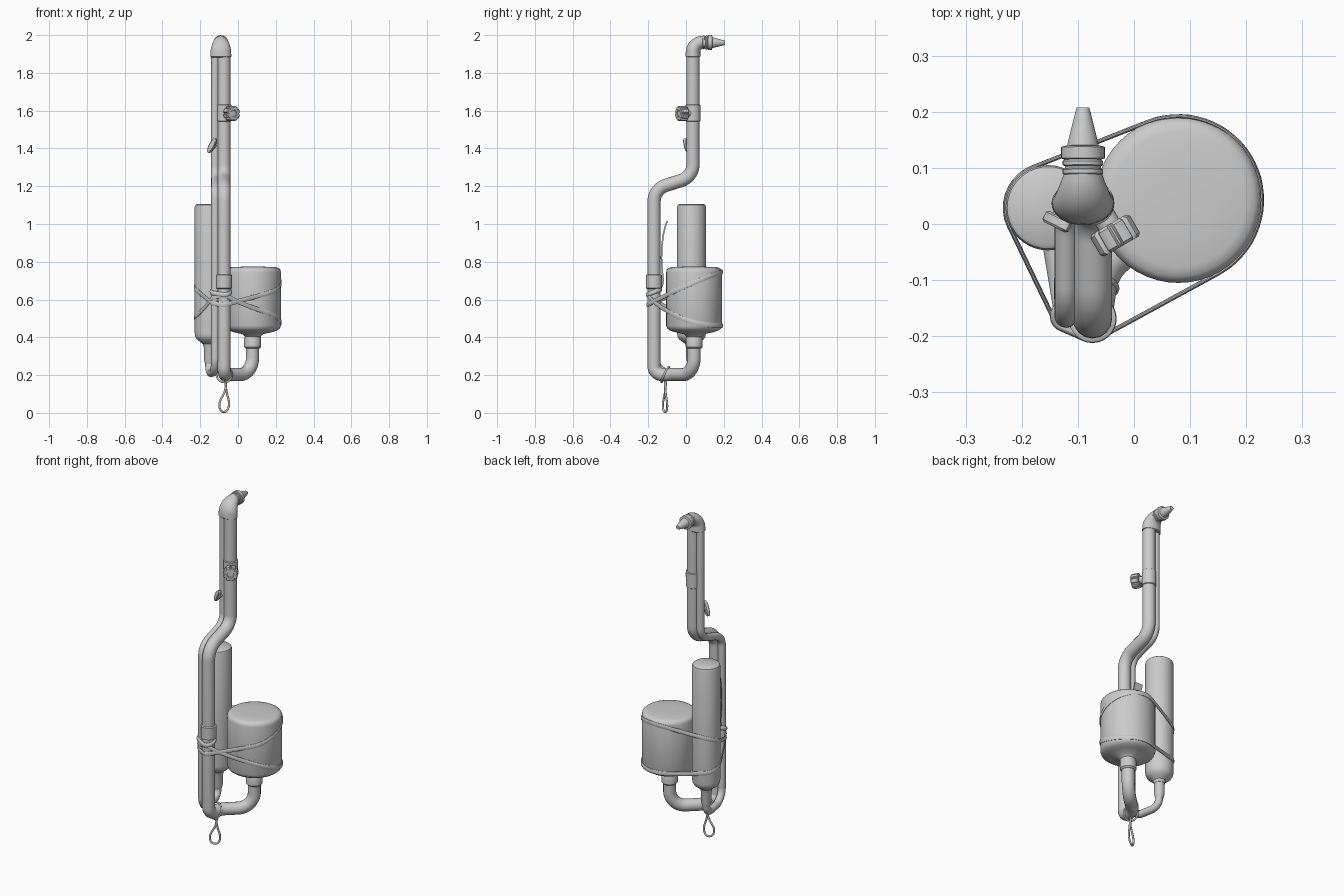
import bpy, bmesh, math
from mathutils import Vector as V
from mathutils.geometry import convex_hull_2d

if "Cube" in bpy.data.objects:
    bpy.data.objects.remove(bpy.data.objects["Cube"])


def finish(ob, angle=35):
    bpy.ops.object.select_all(action='DESELECT')
    ob.select_set(True)
    bpy.context.view_layer.objects.active = ob
    if ob.type != 'MESH':
        bpy.ops.object.convert(target='MESH')
        ob = bpy.context.object
    bpy.ops.object.shade_smooth_by_angle(angle=math.radians(angle))
    return ob


def loft(name, rings, closed=False, angle=35):
    bm = bmesh.new()
    vs = [[bm.verts.new(p) for p in r] for r in rings]
    n = len(vs[0])
    for i in range(len(vs) if closed else len(vs) - 1):
        a, b = vs[i], vs[(i + 1) % len(vs)]
        for k in range(n):
            bm.faces.new((a[k], a[(k + 1) % n], b[(k + 1) % n], b[k]))
    if not closed:
        bm.faces.new(vs[0])
        bm.faces.new(vs[-1])
    bmesh.ops.recalc_face_normals(bm, faces=bm.faces)
    me = bpy.data.meshes.new(name)
    bm.to_mesh(me)
    bm.free()
    ob = bpy.data.objects.new(name, me)
    bpy.context.collection.objects.link(ob)
    return finish(ob, angle)


def ring(c, u, v, n=32, shape=lambda k: 1):
    c, u, v = V(c), V(u), V(v)
    return [c + shape(k) * (u * math.cos(math.tau * k / n) + v * math.sin(math.tau * k / n)) for k in range(n)]


def lathe(name, base, axis, profile, n=32, shape=lambda k: 1):
    # profile holds (radius, distance along axis)
    axis = V(axis).normalized()
    u = axis.orthogonal().normalized()
    v = axis.cross(u)
    return loft(name, [ring(V(base) + axis * h, u * r, v * r, n, shape) for r, h in profile])


def fillet(corners, rad, steps=10):
    ps = [V(p) for p in corners]
    out = [ps[0]]
    for a, b, c in zip(ps, ps[1:], ps[2:]):
        d1, d2 = (a - b).normalized(), (c - b).normalized()
        t = min(rad * math.tan((math.pi - d1.angle(d2)) / 2), .48 * (a - b).length, .48 * (c - b).length)
        p, q = b + d1 * t, b + d2 * t
        half = d1.angle(d2) / 2
        cen = b + (d1 + d2).normalized() * (t / math.cos(half))
        r = t * math.tan(half)
        for i in range(steps + 1):
            f = i / steps
            out.append(cen + (p - cen).normalized().slerp((q - cen).normalized(), f) * r)
    return out + [ps[-1]]


def tube(name, pts, r, kind='POLY', cyclic=False):
    cu = bpy.data.curves.new(name, 'CURVE')
    cu.dimensions = '3D'
    cu.bevel_depth, cu.bevel_resolution, cu.use_fill_caps = r, 6, True
    s = cu.splines.new(kind)
    s.points.add(len(pts) - 1)
    for p, q in zip(s.points, pts):
        p.co = (*q, 1)
    s.use_cyclic_u = cyclic
    if kind == 'NURBS':
        s.order_u, s.use_endpoint_u, s.resolution_u = 4, not cyclic, 6
    ob = bpy.data.objects.new(name, cu)
    bpy.context.collection.objects.link(ob)
    return finish(ob)


def strap(name, circles, height, w=.004, h=.013, n=90):
    # flat band following the outline around a set of circles
    pts = [V((x + r * math.cos(math.tau * i / 48), y + r * math.sin(math.tau * i / 48)))
           for x, y, r in circles for i in range(48)]
    hull = [pts[i] for i in convex_hull_2d(pts)]
    segs = list(zip(hull, hull[1:] + hull[:1]))
    step = sum((b - a).length for a, b in segs) / n
    path, acc = [], 0
    for a, b in segs:
        length = (b - a).length
        while acc < length and len(path) < n:
            path.append(a.lerp(b, acc / length))
            acc += step
        acc -= length
    mid = sum(path, V((0, 0))) / len(path)
    rings = []
    for i, p in enumerate(path):
        t = path[(i + 1) % len(path)] - path[i - 1]
        out = V((t.y, -t.x)).normalized()
        if out.dot(p - mid) < 0:
            out = -out
        rings.append(ring((p.x, p.y, height(p.x, p.y)), (out.x * w, out.y * w, 0), (0, 0, h), 10))
    return loft(name, rings, True, 60)


# bent pipes: thick one feeds the wide tank, thin one feeds the slim tank
yu, yl = .037, -.169
tube('main_pipe', fillet([(-.074, yu, 1.92), (-.074, yu, 1.25), (-.074, yl, 1.185), (-.074, yl, .203),
                          (-.06, -.08, .203), (.077, .043, .203), (.077, .043, .40)], .09), .035)
tube('thin_pipe', fillet([(-.121, yu, 1.92), (-.121, yu, 1.25), (-.121, yl + .005, 1.185),
                          (-.121, yl + .005, .212), (-.153, .029, .212), (-.153, .029, .32)], .08), .021)

# tanks with collars
lathe('wide_tank', (.079, .043, 0), (0, 0, 1),
      [(.04, .385), (.043, .405), (.055, .417), (.10, .427), (.128, .436), (.142, .446), (.148, .462), (.148, .745),
       (.145, .758), (.136, .767), (.12, .771), (.06, .774), (.01, .774)], 48)
lathe('wide_tank_collar', (.077, .043, 0), (0, 0, 1), [(.036, .34), (.044, .348), (.044, .395), (.04, .405)])
lathe('slim_tank', (-.153, .029, 0), (0, 0, 1),
      [(.03, .35), (.034, .366), (.05, .378), (.066, .39), (.074, .405), (.076, .42), (.076, 1.09),
       (.073, 1.1), (.066, 1.105), (.01, 1.107)], 40)
lathe('slim_tank_neck', (-.153, .029, 0), (0, 0, 1), [(.021, .26), (.028, .285), (.028, .35), (.032, .36)])

# collars on the main pipe
for nm, y, z0, z1, r in (('lower_collar', yl, .66, .73, .042), ('valve_collar', yu, 1.545, 1.63, .039)):
    lathe(nm, (-.074, y, 0), (0, 0, 1), [(.034, z0 - .004), (r, z0), (r, z1), (.034, z1 + .004)])

# straps holding the tanks
pair = [(-.074, yl, .036), (-.121, yl + .005, .022)]
allc = pair + [(.079, .043, .149), (-.153, .029, .077)]
strap('upper_strap', allc, lambda x, y: .662 + .42 * y + .04 * x)
strap('lower_strap', allc, lambda x, y: .462 + .15 * (max(0, .19 - y) / .39) ** 2.2 + max(0, -x) * .1)
strap('pipe_strap', pair, lambda x, y: .64 + .4 * (y - yl), w=.007)

# headpiece joining both pipes and turning forward
cx, R = -.091, .055
rings = [ring((cx, yu, z), (rx, 0, 0), (0, ry, 0))
         for z, rx, ry in ((1.882, .05, .034), (1.886, .056, .039), (1.905, .055, .039))]
for i in range(1, 10):
    a = math.pi / 2 * i / 9
    rx, ry = .055 - .022 * (i / 9) ** 1.5, .039 - .006 * i / 9
    rings.append(ring((cx, yu + R * (1 - math.cos(a)), 1.908 + R * math.sin(a)), (rx, 0, 0),
                      (0, ry * math.cos(a), -ry * math.sin(a))))
loft('head_elbow', rings)

# stepped nozzle
lathe('nozzle', (cx, 0, 1.963), (0, 1, -.02),
      [(.032, .085), (.036, .09), (.036, .097), (.032, .099), (.032, .103), (.036, .105), (.036, .112), (.033, .115),
       (.039, .117), (.039, .137), (.034, .139), (.028, .140), (.026, .150), (.012, .205), (.011, .2075)])

# knob with notched rim on the main pipe
kd = V((.5, -.86, 0))
kb = V((-.06, .025, 1.585))
lathe('knob_stem', kb, kd, [(.021, -.01), (.021, .04)])
lathe('knob', kb, kd, [(.035, .03), (.041, .035), (.041, .07), (.036, .075), (.02, .075), (.018, .07)],
      64, lambda k: .82 if k % 8 < 2 else 1)

# small tap lever on the thin pipe
td = V((-.45, -.89, 0)).normalized()
tb = V((-.124, .03, 1.415))
lathe('tap_stem', tb, td, [(.014, 0), (.014, .03)], 20)
side = V((0, 0, 1)).cross(td)
lu = side * .5 + V((0, 0, .87))
lv = td.cross(lu)
loft('tap_lever', [ring(tb + td * h, lu * a, lv * b, 24)
                   for h, a, b in ((.018, .036, .012), (.022, .043, .016), (.036, .043, .016), (.04, .036, .012))])

# curved spring clip behind the pipes
clip = [(-.1, 1.015), (-.112, .98), (-.121, .94), (-.128, .88), (-.130, .82), (-.126, .75), (-.120, .70), (-.126, .67)]
loft('spring_clip', [[(-.143, y - .004, z), (-.09, y - .004, z), (-.09, y + .004, z), (-.143, y + .004, z)]
                     for y, z in clip])

# hanging cord: ring over the bottom pipe and a teardrop loop
tube('cord_ring', ring((-.072, -.11, .203), (.041, -.005, 0), (0, .02, .041), 24), .005, cyclic=True)
tube('cord_loop', [(-.062, -.105, .17), (-.065, -.11, .12), (-.078, -.112, .095), (-.105, -.125, .05),
                   (-.092, -.12, .003), (-.058, -.1, .003), (-.042, -.098, .05), (-.058, -.107, .095),
                   (-.062, -.11, .12), (-.068, -.112, .17)], .0055, 'NURBS')
